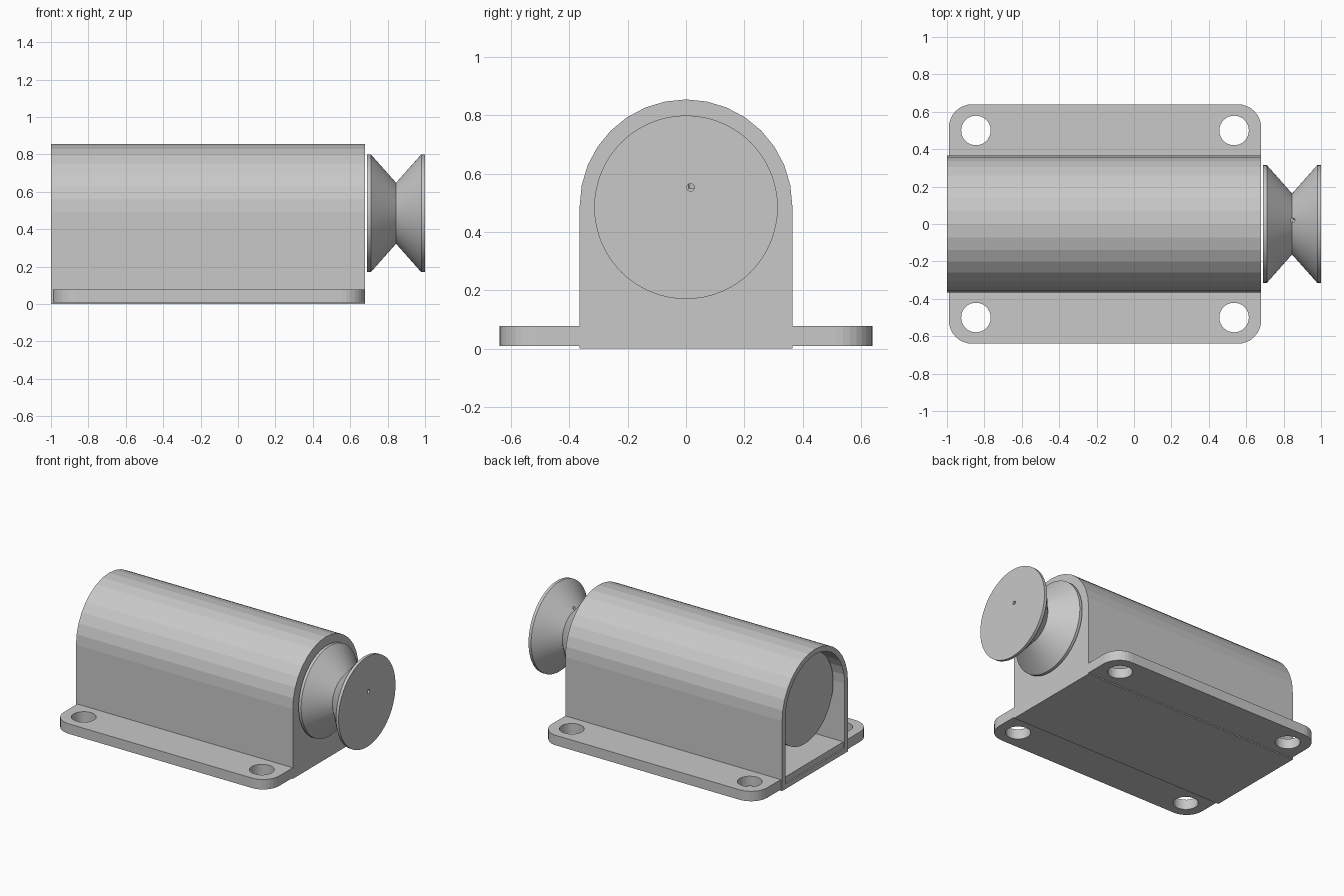
import bpy, bmesh, math
from mathutils import Matrix

if "Cube" in bpy.data.objects:
    bpy.data.objects.remove(bpy.data.objects["Cube"])

grey = bpy.data.materials.new("light grey")
grey.diffuse_color = (0.58, 0.58, 0.58, 1)
grey.use_nodes = True
grey.node_tree.nodes["Principled BSDF"].inputs["Base Color"].default_value = grey.diffuse_color

R, AXIS = 0.365, 0.485          # housing half width and bore height
X0, X1 = -1.0, 0.68             # housing ends


def finish(name, bm, smooth=False):
    bmesh.ops.recalc_face_normals(bm, faces=bm.faces)
    me = bpy.data.meshes.new(name)
    bm.to_mesh(me)
    bm.free()
    me.materials.append(grey)
    ob = bpy.data.objects.new(name, me)
    bpy.context.collection.objects.link(ob)
    if smooth:
        bpy.ops.object.select_all(action='DESELECT')
        ob.select_set(True)
        bpy.context.view_layer.objects.active = ob
        bpy.ops.object.shade_smooth_by_angle(angle=math.radians(25))
    return ob


def prism(name, pts, vec):
    """Extrude a closed outline along vec."""
    bm = bmesh.new()
    f = bm.faces.new([bm.verts.new(p) for p in pts])
    out = bmesh.ops.extrude_face_region(bm, geom=[f])
    verts = [v for v in out["geom"] if isinstance(v, bmesh.types.BMVert)]
    bmesh.ops.translate(bm, verts=verts, vec=vec)
    return finish(name, bm)


def arch(x, r, bottom):
    pts = [(x, -r, bottom), (x, r, bottom)]
    for i in range(17):
        a = math.pi * i / 16
        pts.append((x, r * math.cos(a), 0.49 + r * math.sin(a)))
    return pts


def lathe(name, profile, n=64):
    """Turn (x, radius) points around the bore axis."""
    bm = bmesh.new()
    rings = []
    for x, r in profile:
        rings.append([bm.verts.new((x, r * math.cos(2 * math.pi * i / n),
                                    AXIS + r * math.sin(2 * math.pi * i / n)))
                      for i in range(n)])
    for a, b in zip(rings, rings[1:]):
        for i in range(n):
            j = (i + 1) % n
            bm.faces.new((a[i], a[j], b[j], b[i]))
    bm.faces.new(rings[0])
    bm.faces.new(rings[-1])
    return finish(name, bm, True)


def rod(name, r, depth, loc, axis='Z', n=32):
    bm = bmesh.new()
    rot = Matrix.Rotation(math.pi / 2, 4, 'Y') if axis == 'X' else Matrix()
    bmesh.ops.create_cone(bm, cap_ends=True, segments=n, radius1=r, radius2=r,
                          depth=depth, matrix=Matrix.Translation(loc) @ rot)
    return finish(name, bm)


def cut(ob, cutter):
    """Subtract the cutter and discard it."""
    m = ob.modifiers.new("cut", 'BOOLEAN')
    m.operation, m.solver, m.object = 'DIFFERENCE', 'EXACT', cutter
    cutter.hide_render = True
    bpy.ops.object.select_all(action='DESELECT')
    ob.select_set(True)
    bpy.context.view_layer.objects.active = ob
    bpy.ops.object.modifier_apply(modifier=m.name)
    bpy.data.objects.remove(cutter)


# Arched housing, open at the back end, closed at the front end
housing = prism("housing", arch(X0, R, 0.0), (X1 - X0, 0, 0))
cut(housing, prism("bore_cutter", arch(X0 - 0.1, 0.328, 0.035), (X1 - X0 + 0.05, 0, 0)))

# Mounting plate with rounded corners and four screw holes
outline = []
rc = 0.125
for cx, cy, start in ((X1 - rc, 0.64 - rc, 0), (-0.99 + rc, 0.64 - rc, 90),
                      (-0.99 + rc, -0.64 + rc, 180), (X1 - rc, -0.64 + rc, 270)):
    for i in range(9):
        a = math.radians(start + 90 * i / 8)
        outline.append((cx + rc * math.cos(a), cy + rc * math.sin(a), 0.008))
plate = prism("mounting_plate", outline, (0, 0, 0.07))
for x in (-0.845, 0.535):
    for y in (-0.5, 0.5):
        cut(plate, rod("hole_cutter", 0.079, 0.4, (x, y, 0.04)))

# Cylinder body inside the housing
lathe("inner_cylinder", [(-0.92, 0.315), (0.62, 0.315)])

# Waisted spool at the front end, with a small cord hole
spool = lathe("spool", [(0.69, 0.315), (0.71, 0.315), (0.845, 0.163),
                        (0.98, 0.315), (1.0, 0.315)])
cut(spool, rod("cord_cutter", 0.013, 0.2, (0.95, 0.016, 0.553), 'X', 16))
cut(spool, rod("cord_cutter", 0.011, 0.2, (0.85, 0.02, 0.65), 'Z', 16))
